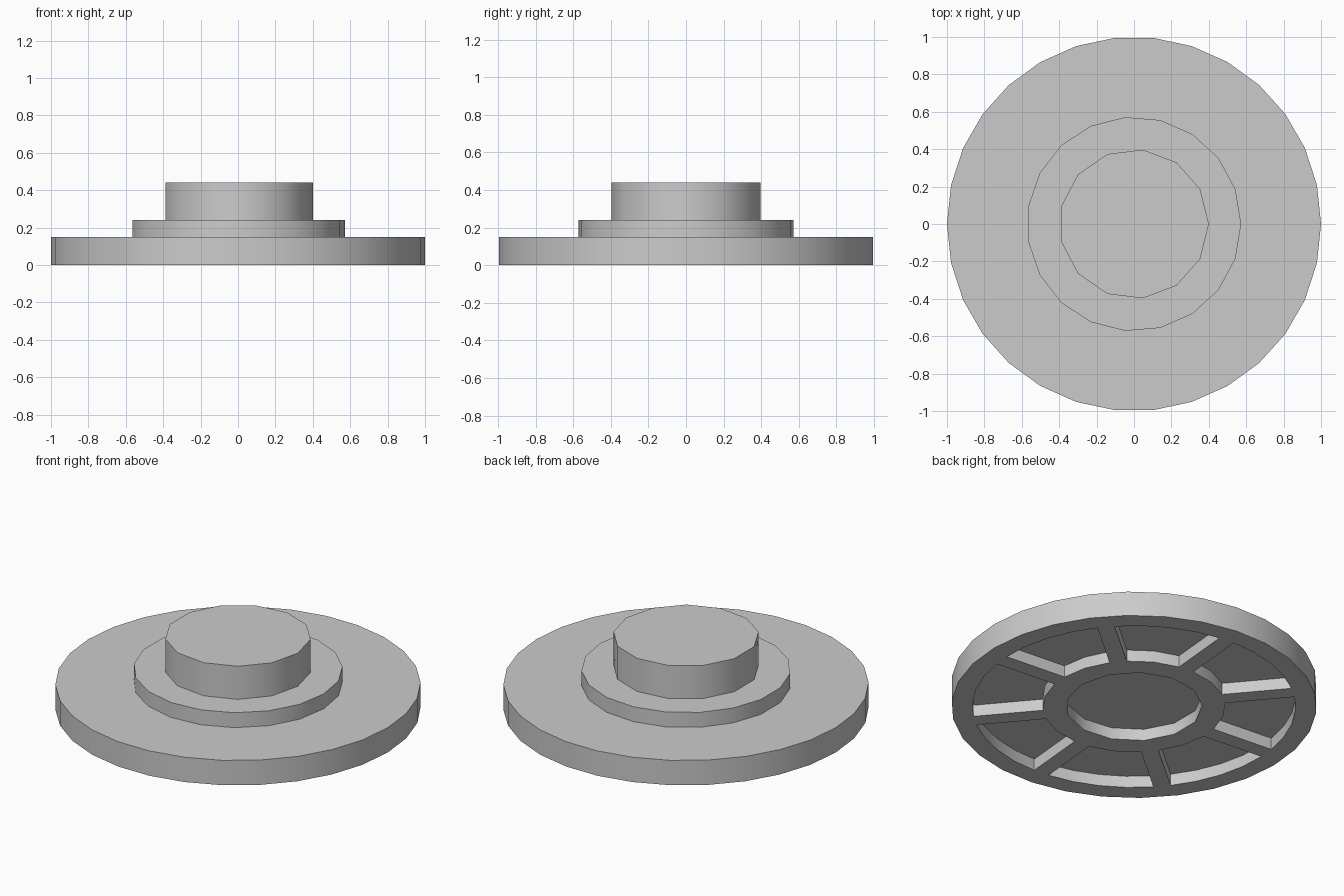
import bpy
import bmesh
from math import asin, cos, sin, radians, tau

cube = bpy.data.objects.get("Cube")
if cube:
    bpy.data.objects.remove(cube, do_unlink=True)

grey = bpy.data.materials.new("light_grey")
grey.use_nodes = True
colour = (0.6, 0.6, 0.6, 1)
grey.diffuse_color = colour
grey.node_tree.nodes["Principled BSDF"].inputs["Base Color"].default_value = colour


def ring(radius, sides):
    return [(radius * cos(tau * i / sides), radius * sin(tau * i / sides))
            for i in range(sides)]


def arc(radius, start, end, steps):
    return [(radius * cos(start + (end - start) * i / steps),
             radius * sin(start + (end - start) * i / steps))
            for i in range(steps + 1)]


def prisms(name, outlines, z0, z1):
    """Extrude counter-clockwise outlines from z0 to z1 as one object."""
    bm = bmesh.new()
    for outline in outlines:
        low = [bm.verts.new((x, y, z0)) for x, y in outline]
        high = [bm.verts.new((x, y, z1)) for x, y in outline]
        bm.faces.new(low[::-1])
        bm.faces.new(high)
        for i in range(len(low)):
            j = (i + 1) % len(low)
            bm.faces.new((low[i], low[j], high[j], high[i]))
    mesh = bpy.data.meshes.new(name)
    bm.to_mesh(mesh)
    bm.free()
    mesh.materials.append(grey)
    obj = bpy.data.objects.new(name, mesh)
    bpy.context.collection.objects.link(obj)
    return obj


def activate(obj):
    bpy.ops.object.select_all(action="DESELECT")
    obj.select_set(True)
    bpy.context.view_layer.objects.active = obj


# Stepped discs
base = prisms("base_disc", [ring(1.0, 30)], 0, 0.15)
collar = prisms("collar", [ring(0.573, 19)], 0.15, 0.24)
hub = prisms("hub", [ring(0.4, 13)], 0.24, 0.44)

# Underside: round centre recess and eight pockets separated by spokes
inner, outer, half_spoke = 0.5, 0.885, 0.048
pockets = [ring(0.374, 13)]
for k in range(8):
    a, b = radians(45 * k - 5), radians(45 * k + 40)
    da, db = asin(half_spoke / outer), asin(half_spoke / inner)
    pockets.append(arc(outer, a + da, b - da, 4) + arc(inner, b - db, a + db, 2))
cutter = prisms("pocket_cutter", pockets, -0.1, 0.07)
cutter.hide_render = True

cut = base.modifiers.new("pockets", "BOOLEAN")
cut.operation = "DIFFERENCE"
cut.solver = "EXACT"
cut.object = cutter
activate(base)
bpy.ops.object.modifier_apply(modifier=cut.name)
bpy.data.objects.remove(cutter, do_unlink=True)

# Rounded sides, crisp rims
for obj in (base, collar, hub):
    activate(obj)
    bpy.ops.object.shade_smooth_by_angle(angle=radians(30))
